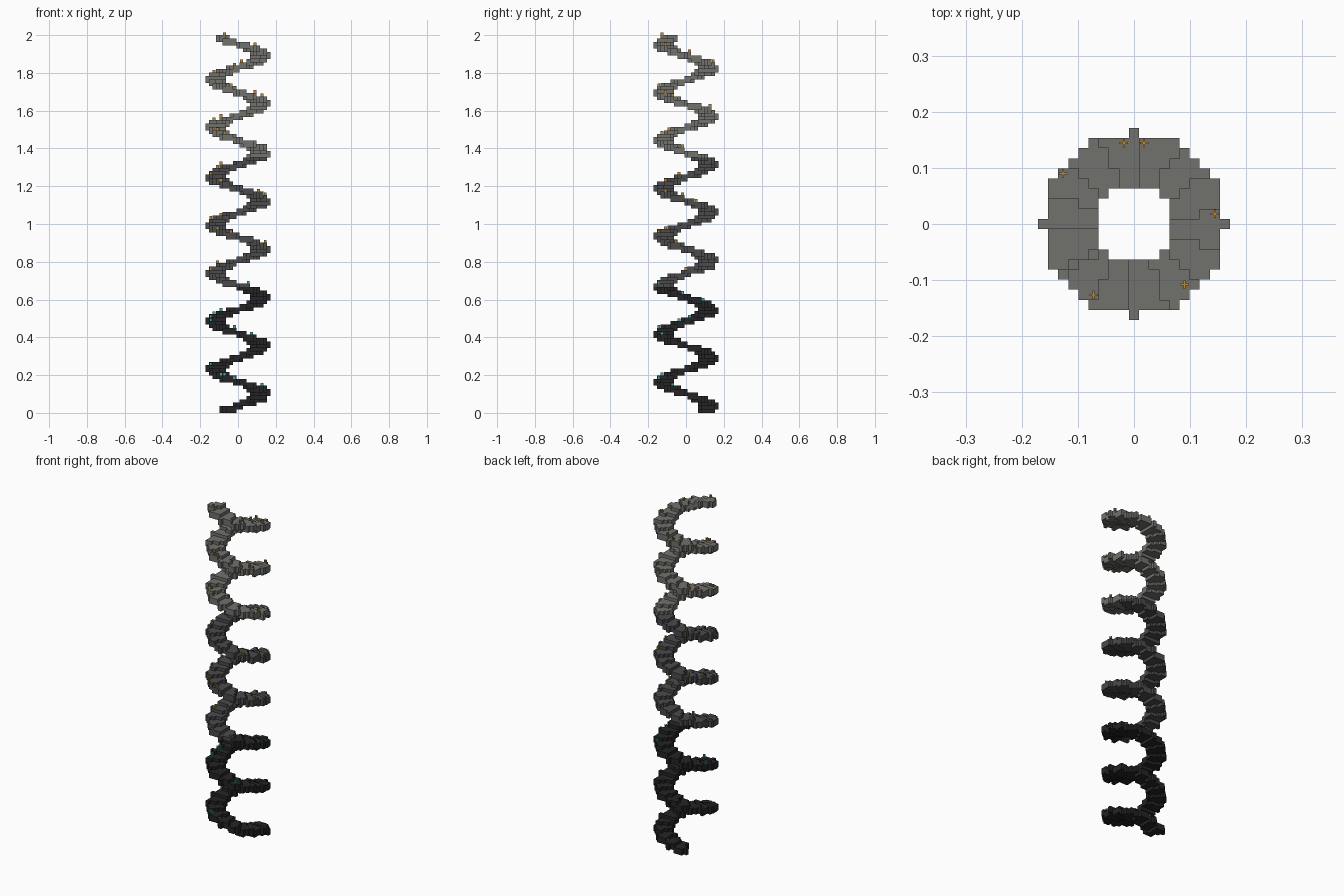
import bpy
import bmesh
import math
import random
from mathutils import Vector

cube = bpy.data.objects.get("Cube")
if cube:
    bpy.data.objects.remove(cube, do_unlink=True)

LAYERS = 111
B = 2 / LAYERS                 # block size
OUTER, INNER = 9, 4            # stair radii in blocks
START, SWEEP = 127, 2790       # start angle and total clockwise turn
STEP = SWEEP / (LAYERS - 1)    # turn per block of rise


def material(name, rgb):
    m = bpy.data.materials.new(name)
    m.use_nodes = True
    m.diffuse_color = (*rgb, 1)
    m.node_tree.nodes["Principled BSDF"].inputs["Base Color"].default_value = (*rgb, 1)
    return m


dark = material("dark stone", (0.018, 0.018, 0.02))
slate = material("slate", (0.07, 0.07, 0.073))
grey = material("grey stone", (0.165, 0.17, 0.155))
teal = material("teal flame", (0.05, 0.38, 0.4))
orange = material("orange flame", (0.55, 0.25, 0.04))


def finish(name, bm, mat):
    mesh = bpy.data.meshes.new(name)
    bm.to_mesh(mesh)
    bm.free()
    mesh.materials.append(mat)
    bpy.context.collection.objects.link(bpy.data.objects.new(name, mesh))


def passes(i, j):
    """Step numbers at which the spiral crosses this column."""
    u = (START - math.degrees(math.atan2(j, i))) % 360
    steps = []
    while u < SWEEP:
        steps.append(int(u / STEP))
        u += 360
    return steps


# Spiral of blocks, two blocks thick
span = range(-OUTER, OUTER + 1)
columns = [(i, j) for i in span for j in span
           if INNER ** 2 <= i * i + j * j <= OUTER ** 2]
filled = {(i, j, k + d) for i, j in columns for k in passes(i, j) for d in (0, 1)}


def build_stair(name, low, high, mat):
    bm = bmesh.new()
    for cell in sorted(filled):
        if not low <= cell[2] < high:
            continue
        centre = Vector(cell) + Vector((0, 0, 0.5))
        for axis in range(3):
            for sign in (-1, 1):
                n = Vector((0, 0, 0))
                n[axis] = sign
                if tuple(int(c + d) for c, d in zip(cell, n)) in filled:
                    continue
                p = Vector((0, 0, 0))
                p[(axis + 1) % 3] = 0.5
                q = n.cross(p)
                mid = centre + n / 2
                corners = (mid + p + q, mid - p + q, mid - p - q, mid + p - q)
                bm.faces.new([bm.verts.new(c * B) for c in corners])
    bmesh.ops.remove_doubles(bm, verts=bm.verts, dist=B / 100)
    bmesh.ops.dissolve_limit(bm, angle_limit=0.02, verts=bm.verts, edges=bm.edges)
    finish(name, bm, mat)


build_stair("lower_stair", 0, 37, dark)
build_stair("middle_stair", 37, 75, slate)
build_stair("upper_stair", 75, LAYERS, grey)

# Small crossed flames standing on the outer rim
random.seed(4)
rim = [(i, j) for i, j in columns if 60 <= i * i + j * j <= 75]
top_turn = [(1, 8), (-1, 8), (-7, 5), (8, 1), (5, -6), (-4, -7)]
spots = [(i, j, passes(i, j)[-1]) for i, j in top_turn]
for turn in range(7):
    for i, j in random.sample(rim, 6):
        k = passes(i, j)[turn]
        if k < LAYERS - 16:
            spots.append((i, j, k))


def build_flames(name, chosen, mat):
    bm = bmesh.new()
    for i, j, k in chosen:
        for size in ((0.85, 0.2), (0.2, 0.85)):
            verts = bmesh.ops.create_cube(bm, size=1)["verts"]
            bmesh.ops.scale(bm, verts=verts, vec=(size[0] * B, size[1] * B, 0.8 * B))
            bmesh.ops.translate(bm, verts=verts, vec=Vector((i, j, k + 2.4)) * B)
    finish(name, bm, mat)


build_flames("lower_flames", [s for s in spots if s[2] < 40], teal)
build_flames("upper_flames", [s for s in spots if s[2] >= 40], orange)
